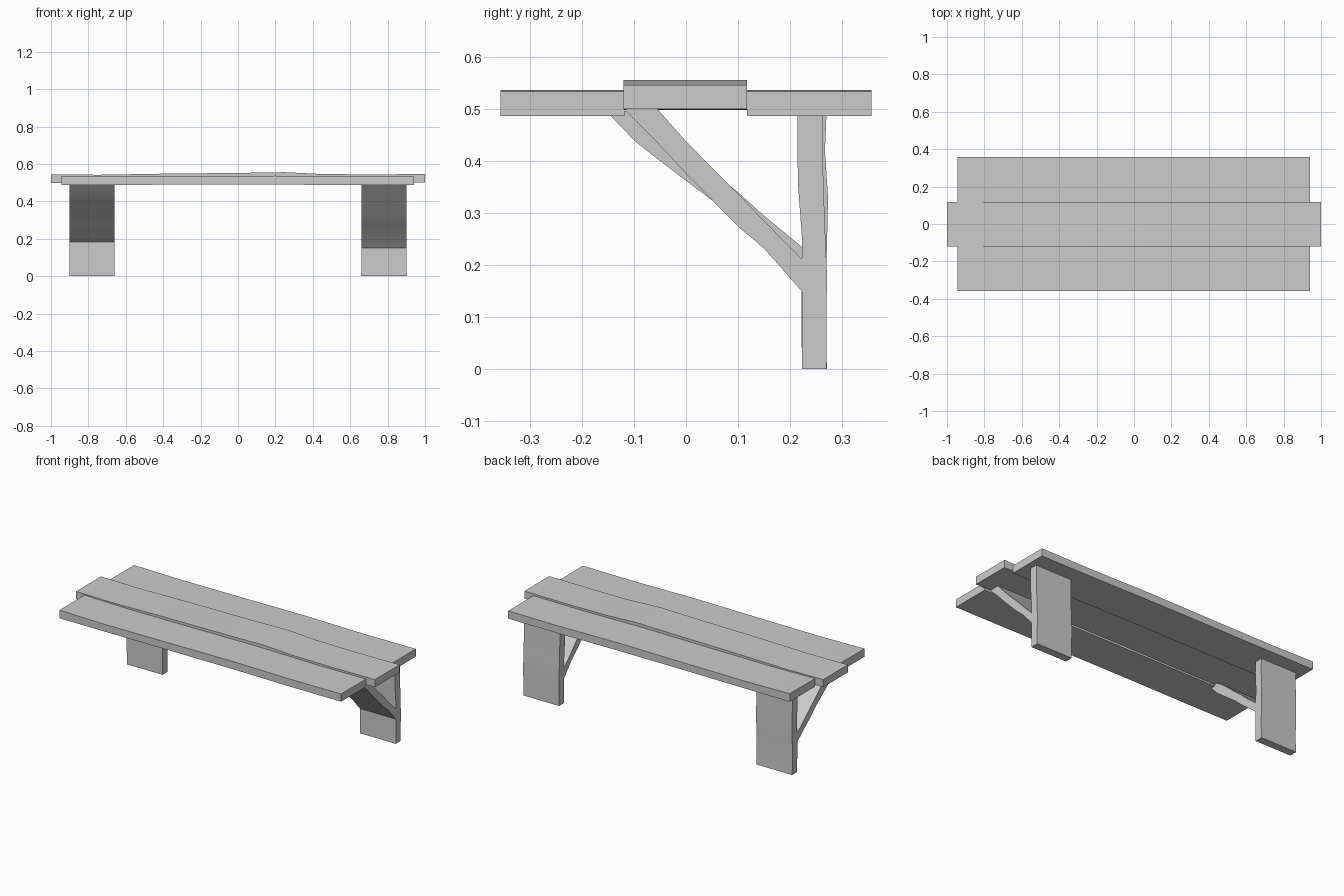
import bpy

if "Cube" in bpy.data.objects:
    bpy.data.objects.remove(bpy.data.objects["Cube"])

def board(name, stations, width, place):
    """Four-sided board: stations are (t, low, high) along it, width is its two side limits."""
    verts, faces = [], []
    for t, low, high in stations:
        for w, h in ((width[0], low), (width[1], low), (width[1], high), (width[0], high)):
            verts.append(place(t, w, h))
    n = len(stations)
    for i in range(n - 1):
        for k in range(4):
            a, b = i * 4 + k, i * 4 + (k + 1) % 4
            faces.append((a, b, b + 4, a + 4))
    faces += [(3, 2, 1, 0), tuple(range(4 * n - 4, 4 * n))]
    mesh = bpy.data.meshes.new(name)
    mesh.from_pydata(verts, [], faces)
    ob = bpy.data.objects.new(name, mesh)
    bpy.context.collection.objects.link(ob)
    bpy.context.view_layer.objects.active = ob
    ob.select_set(True)
    bpy.ops.object.mode_set(mode='EDIT')
    bpy.ops.mesh.select_all(action='SELECT')
    bpy.ops.mesh.normals_make_consistent(inside=False)
    bpy.ops.object.mode_set(mode='OBJECT')
    bpy.ops.object.shade_smooth_by_angle()
    ob.select_set(False)
    return ob

along_x = lambda t, w, h: (t, w, h)
upright = lambda t, w, h: (w, h, t)
sloped = lambda t, w, h: (w, t, h)

# Seat planks, gently warped along their length
outer = [(-0.945, 0.488, 0.537), (-0.65, 0.488, 0.532), (-0.2, 0.490, 0.534),
         (0.2, 0.490, 0.537), (0.6, 0.487, 0.532), (0.94, 0.487, 0.534)]
board("front_plank", outer, (-0.357, -0.118), along_x)
board("back_plank", outer, (0.117, 0.357), along_x)
board("middle_plank", [(-1, 0.499, 0.545), (-0.75, 0.498, 0.542), (-0.4, 0.500, 0.548),
                       (0, 0.503, 0.552), (0.25, 0.502, 0.556), (0.45, 0.499, 0.546),
                       (0.7, 0.499, 0.544), (1, 0.5, 0.546)], (-0.12, 0.117), along_x)

# Legs
leg_right = [(0, 0.223, 0.270), (0.1, 0.224, 0.270), (0.18, 0.222, 0.271),
             (0.25, 0.223, 0.268), (0.36, 0.215, 0.264), (0.49, 0.214, 0.262)]
leg_left = [(0, 0.223, 0.271), (0.08, 0.222, 0.268), (0.2, 0.222, 0.270),
            (0.33, 0.224, 0.273), (0.42, 0.219, 0.267), (0.49, 0.221, 0.270)]
right_x, left_x = (0.66, 0.9), (-0.9, -0.66)
board("right_leg", leg_right, right_x, upright)
board("left_leg", leg_left, left_x, upright)

# Diagonal braces
board("right_brace", [(-0.115, 0.496, 0.502), (-0.055, 0.435, 0.5), (0, 0.376, 0.438),
                      (0.06, 0.315, 0.377), (0.105, 0.27, 0.332), (0.15, 0.232, 0.285),
                      (0.224, 0.148, 0.210)], right_x, sloped)
board("left_brace", [(-0.145, 0.487, 0.489), (-0.1, 0.44, 0.5), (-0.06, 0.408, 0.475),
                     (0, 0.362, 0.425), (0.05, 0.325, 0.381), (0.1, 0.28, 0.34),
                     (0.15, 0.24, 0.295), (0.224, 0.18, 0.234)], left_x, sloped)
